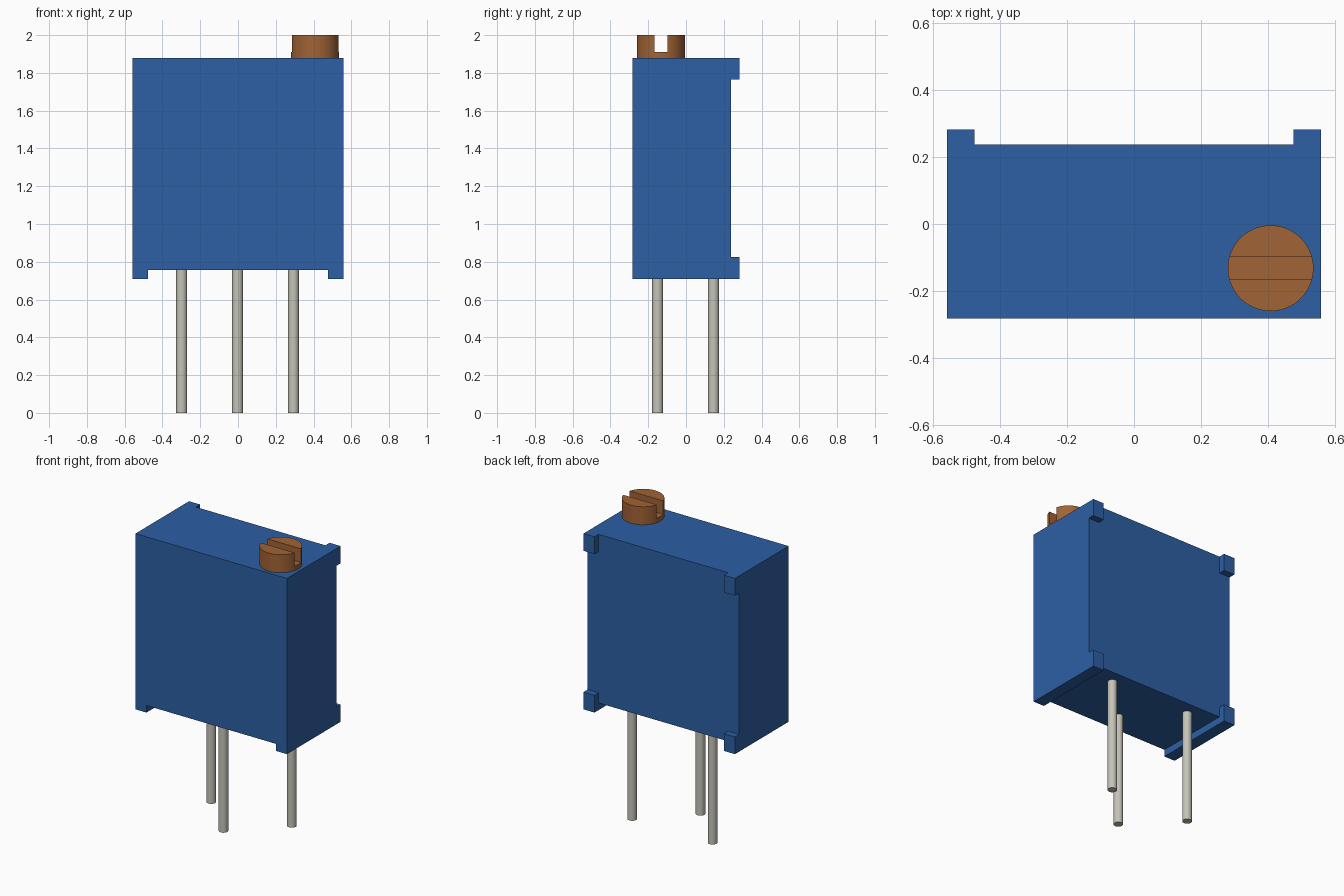
import bpy
from math import radians

cube = bpy.data.objects.get("Cube")
if cube:
    bpy.data.objects.remove(cube, do_unlink=True)


def make_material(name, color, roughness=0.5):
    mat = bpy.data.materials.new(name)
    mat.use_nodes = True
    mat.diffuse_color = (*color, 1)
    bsdf = mat.node_tree.nodes["Principled BSDF"]
    bsdf.inputs["Base Color"].default_value = (*color, 1)
    bsdf.inputs["Roughness"].default_value = roughness
    return mat


def box(name, low, high, mat=None):
    center = [(a + b) / 2 for a, b in zip(low, high)]
    bpy.ops.mesh.primitive_cube_add(size=1, location=center)
    obj = bpy.context.object
    obj.name = name
    obj.scale = [b - a for a, b in zip(low, high)]
    bpy.ops.object.transform_apply(location=False, rotation=False, scale=True)
    if mat:
        obj.data.materials.append(mat)
    return obj


def cylinder(name, x, y, radius, bottom, top, sides, mat):
    bpy.ops.mesh.primitive_cylinder_add(
        vertices=sides, radius=radius, depth=top - bottom,
        location=(x, y, (bottom + top) / 2))
    obj = bpy.context.object
    obj.name = name
    obj.data.materials.append(mat)
    return obj


def cut(obj, low, high):
    """Remove a box-shaped region from obj."""
    cutter = box("cutter", low, high)
    cutter.hide_render = True
    mod = obj.modifiers.new("cut", 'BOOLEAN')
    mod.operation = 'DIFFERENCE'
    mod.solver = 'EXACT'
    mod.object = cutter
    bpy.context.view_layer.objects.active = obj
    bpy.ops.object.modifier_apply(modifier=mod.name)
    bpy.data.objects.remove(cutter, do_unlink=True)


def smooth(obj):
    bpy.ops.object.select_all(action='DESELECT')
    obj.select_set(True)
    bpy.context.view_layer.objects.active = obj
    bpy.ops.object.shade_smooth_by_angle(angle=radians(30))


blue = make_material("blue plastic", (0.026, 0.116, 0.376))
copper = make_material("copper brown", (0.356, 0.125, 0.036))
metal = make_material("pale grey metal", (0.56, 0.55, 0.48))

W, D = 0.558, 0.282          # half width and half depth of the housing
BASE, TOP = 0.71, 1.88       # housing height range
RAIL = 0.477                 # inner edge of the side rails and corner pads
FLOOR, BACK = 0.757, 0.238   # recessed underside and back face

# Housing: underside channel, then a cross recess leaving four back pads
body = box("housing", (-W, -D, BASE), (W, D, TOP), blue)
cut(body, (-RAIL, -1, 0), (RAIL, 1, FLOOR))
cut(body, (-RAIL, BACK, 0), (RAIL, 1, 3))
cut(body, (-1, BACK, BASE + 0.115), (1, 1, TOP - 0.115))

# Slotted adjustment screw
SX, SY = 0.408, -0.132
screw = cylinder("adjustment_screw", SX, SY, 0.128, TOP, 2, 64, copper)
cut(screw, (SX - 1, SY - 0.034, 1.91), (SX + 1, SY + 0.034, 3))
smooth(screw)

# Three staggered pins
for side, x, y in (("right", -0.298, 0.146), ("middle", -0.002, -0.15), ("left", 0.294, 0.146)):
    smooth(cylinder(side + "_pin", x, y, 0.029, 0, FLOOR, 32, metal))
